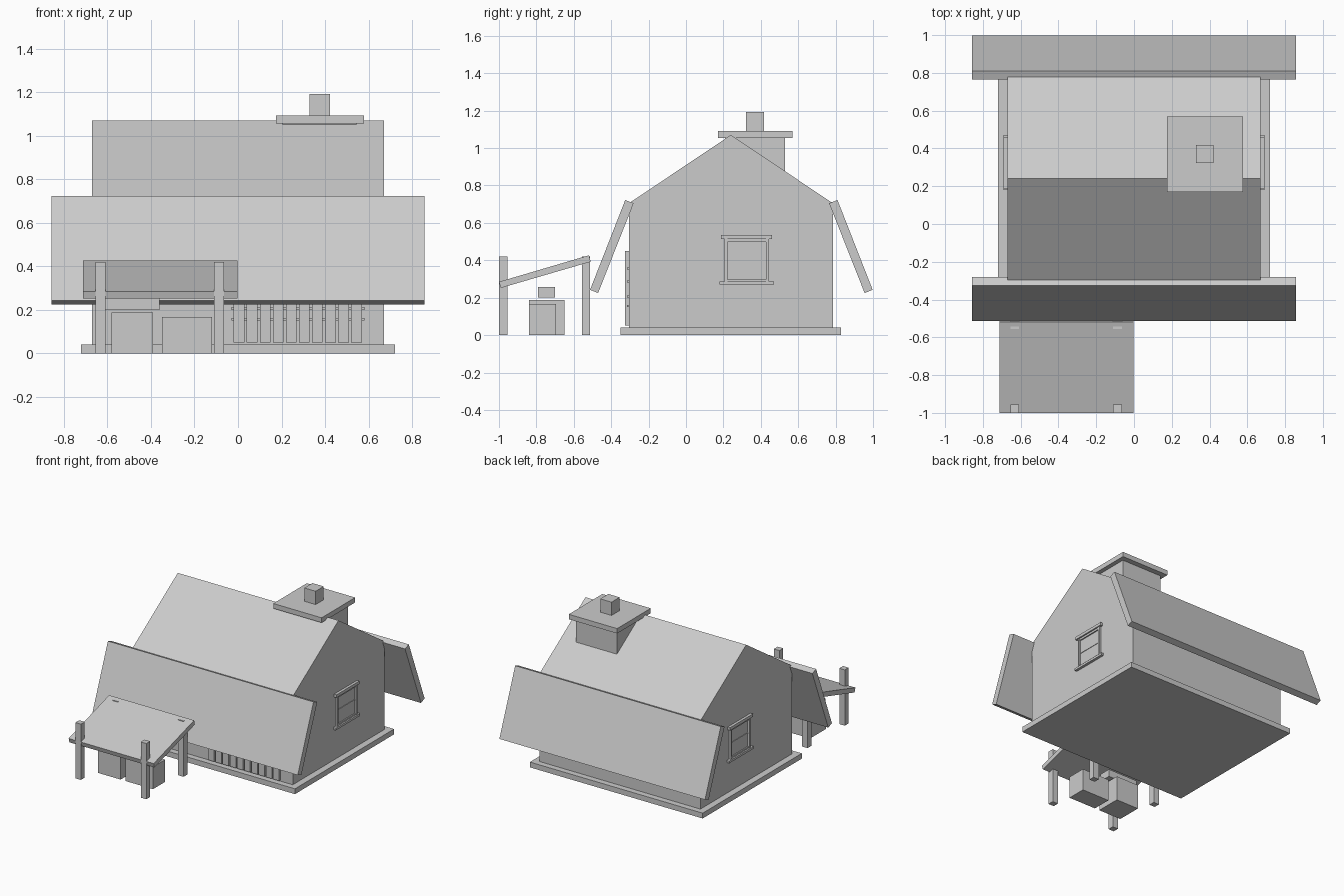
import bpy

cube = bpy.data.objects.get("Cube")
if cube:
    bpy.data.objects.remove(cube, do_unlink=True)

grey = bpy.data.materials.new("plain_grey")
grey.use_nodes = True
grey.diffuse_color = (0.6, 0.6, 0.6, 1)
grey.node_tree.nodes["Principled BSDF"].inputs["Base Color"].default_value = (0.6, 0.6, 0.6, 1)


def prism(name, profile, x0, x1):
    """Extrude a (y, z) outline, listed anticlockwise, from x0 to x1."""
    n = len(profile)
    verts = [(x, y, z) for x in (x0, x1) for y, z in profile]
    faces = [tuple(reversed(range(n))), tuple(range(n, 2 * n))]
    faces += [(i, (i + 1) % n, (i + 1) % n + n, i + n) for i in range(n)]
    mesh = bpy.data.meshes.new(name)
    mesh.from_pydata(verts, [], faces)
    mesh.materials.append(grey)
    obj = bpy.data.objects.new(name, mesh)
    bpy.context.collection.objects.link(obj)
    return obj


def box(name, x, y, z):
    (y0, y1), (z0, z1) = y, z
    return prism(name, [(y0, z0), (y1, z0), (y1, z1), (y0, z1)], *x)


# House body and foundation
RIDGE_Y = 0.24
box("foundation", (-0.72, 0.72), (-0.35, 0.83), (0, 0.04))
prism("house_body", [(-0.305, 0.04), (0.785, 0.04), (0.785, 0.705),
                     (RIDGE_Y, 1.07), (-0.305, 0.705)], -0.67, 0.67)

# Steep lower roof panels, mirrored about the ridge
panel = [(-0.513, 0.242), (-0.47, 0.225), (-0.28, 0.705), (-0.325, 0.722)]
prism("front_roof_panel", panel, -0.857, 0.857)
prism("back_roof_panel", [(2 * RIDGE_Y - y + 0.005, z) for y, z in reversed(panel)],
      -0.857, 0.857)

# Chimney
box("chimney_shaft", (0.205, 0.545), (0.21, 0.53), (0.8, 1.06))
box("chimney_cap", (0.175, 0.578), (0.17, 0.57), (1.055, 1.092))
box("chimney_pot", (0.328, 0.422), (0.322, 0.418), (1.09, 1.192))

# Porch roof and posts
prism("porch_roof", [(-0.99, 0.252), (-0.51, 0.392), (-0.518, 0.427), (-1.0, 0.285)],
      -0.712, -0.003)
for side, x in (("right", -0.655), ("left", -0.11)):
    for end, y in (("front", -1.0), ("back", -0.557)):
        box(f"{end}_{side}_post", (x, x + 0.046), (y, y + 0.045), (0, 0.42))

# Crates under the porch
box("large_crate", (-0.58, -0.39), (-0.84, -0.65), (0, 0.188))
box("small_crate", (-0.35, -0.12), (-0.84, -0.695), (0, 0.167))
box("upper_crate", (-0.61, -0.36), (-0.79, -0.7), (0.2, 0.256))

# Plank door on the front wall, with cross rails showing in the gaps
for i in range(10):
    x = -0.02 + 0.06 * i
    box(f"door_plank_{i + 1}", (x, x + 0.049), (-0.325, -0.3), (0.05, 0.45))
for i, z in enumerate((0.15, 0.2, 0.28, 0.35)):
    box(f"door_rail_{i + 1}", (-0.03, 0.58), (-0.315, -0.3), (z, z + 0.012))

# Side windows
for side, s in (("left", 1), ("right", -1)):
    def piece(part, depth, y, z):
        box(f"{side}_window_{part}", sorted((s * 0.66, s * (0.67 + depth))), y, z)
    piece("lintel", 0.02, (0.187, 0.46), (0.513, 0.535))
    piece("sill", 0.02, (0.18, 0.47), (0.27, 0.287))
    piece("front_jamb", 0.014, (0.207, 0.222), (0.285, 0.515))
    piece("back_jamb", 0.014, (0.428, 0.443), (0.285, 0.515))
    piece("top_rail", 0.009, (0.222, 0.428), (0.498, 0.513))
    piece("bottom_rail", 0.009, (0.222, 0.428), (0.287, 0.298))
    piece("middle_rail", 0.004, (0.222, 0.428), (0.395, 0.403))
